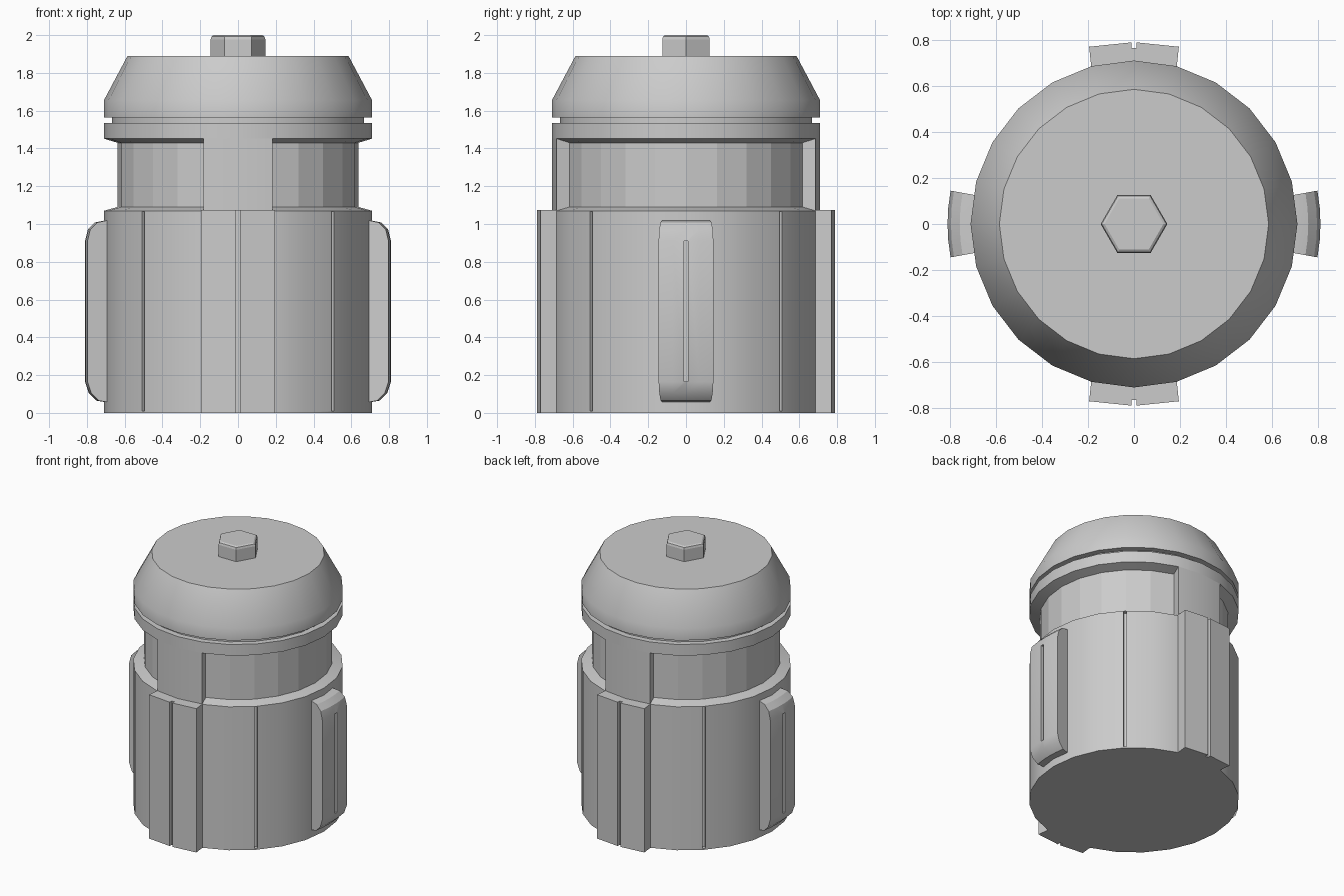
import bpy, bmesh
from math import sin, cos, pi, radians
from mathutils import Matrix

if "Cube" in bpy.data.objects:
    bpy.data.objects.remove(bpy.data.objects["Cube"])


def make_object(name, bm):
    bmesh.ops.recalc_face_normals(bm, faces=bm.faces)
    me = bpy.data.meshes.new(name)
    bm.to_mesh(me)
    bm.free()
    ob = bpy.data.objects.new(name, me)
    bpy.context.collection.objects.link(ob)
    return ob


def loft(name, rings):
    """Closed solid through equal-length rings of points."""
    bm = bmesh.new()
    loops = [[bm.verts.new(p) for p in ring] for ring in rings]
    n = len(loops[0])
    for a, b in zip(loops, loops[1:]):
        for i in range(n):
            j = (i + 1) % n
            bm.faces.new((a[i], a[j], b[j], b[i]))
    bm.faces.new(loops[0][::-1])
    bm.faces.new(loops[-1])
    return make_object(name, bm)


def lathe(name, profile, sides=24):
    return loft(name, [[(r * cos(2 * pi * i / sides), r * sin(2 * pi * i / sides), z)
                        for i in range(sides)] for r, z in profile])


def turn(ob, degrees):
    ob.data.transform(Matrix.Rotation(radians(degrees), 4, 'Z'))
    return ob


def cut_slot(ob, degrees, r0, z0, z1, width):
    """Cut a thin vertical slot, from radius r0 outwards."""
    box = [(r0, -width / 2), (1, -width / 2), (1, width / 2), (r0, width / 2)]
    cutter = turn(loft("slot_cutter", [[(x, y, z) for x, y in box] for z in (z0, z1)]), degrees)
    mod = ob.modifiers.new("slot", 'BOOLEAN')
    mod.operation, mod.solver, mod.object = 'DIFFERENCE', 'EXACT', cutter
    bpy.context.view_layer.objects.active = ob
    bpy.ops.object.modifier_apply(modifier=mod.name)
    bpy.data.objects.remove(cutter, do_unlink=True)


def smooth(ob, angle=28):
    bpy.ops.object.select_all(action='DESELECT')
    ob.select_set(True)
    bpy.context.view_layer.objects.active = ob
    bpy.ops.object.shade_smooth_by_angle(angle=radians(angle))


# Main housing: body, narrow neck, flange and seal groove
housing = lathe("housing", [(.71, 0), (.71, 1.07), (.638, 1.09), (.638, 1.43), (.71, 1.452),
                            (.71, 1.535), (.667, 1.535), (.667, 1.566)])
for a in (45, 135, 225, 315):
    cut_slot(housing, a, .68, .01, 1.065, .02)
smooth(housing)
for p in housing.data.polygons:
    if 1.1 < p.center.z < 1.42:
        p.use_smooth = False

# Tapered cap
smooth(lathe("cap", [(.667, 1.565), (.71, 1.565), (.71, 1.655), (.585, 1.89)]), 35)

# Hexagonal bolt head with a softened top
lathe("bolt_head", [(.145, 1.88), (.145, 1.978), (.140, 1.993), (.128, 2.0)], 6)

# Front and back: full-height ribs and the pillars bridging the neck
for label, a in (("front", -90), ("back", 90)):
    section = [(.62, -.178), (.686, -.186), (.77, -.195), (.79, 0),
               (.77, .195), (.686, .186), (.62, .178)]
    rib = turn(loft(label + "_rib", [[(x, y, z) for x, y in section] for z in (0, 1.073)]), a)
    cut_slot(rib, a, .765, -.1, 1.2, .022)
    smooth(rib)
    arc = [(r * cos(radians(t)), r * sin(radians(t)))
           for r, t in ((.6, -15), (.71, -15), (.71, 0), (.71, 15), (.6, 15))]
    smooth(turn(loft(label + "_pillar", [[(x, y, z) for x, y in arc] for z in (1.07, 1.452)]), a))

# Left and right: rounded-end grips with a central slot
ends = [(.69, .055), (.75, .065), (.79, .105), (.81, .165),
        (.81, .91), (.795, .97), (.757, 1.008), (.69, 1.022)]
for label, a in (("right", 0), ("left", 180)):
    rings = []
    for r, z in ends:
        polar = [(.64, -10.3)] + [(r, t) for t in (-10.3, -5, 0, 5, 10.3)] + [(.64, 10.3)]
        rings.append([(q * cos(radians(t)), q * sin(radians(t)), z) for q, t in polar])
    grip = turn(loft(label + "_grip", rings), a)
    cut_slot(grip, a, .79, .165, .91, .022)
    smooth(grip)
